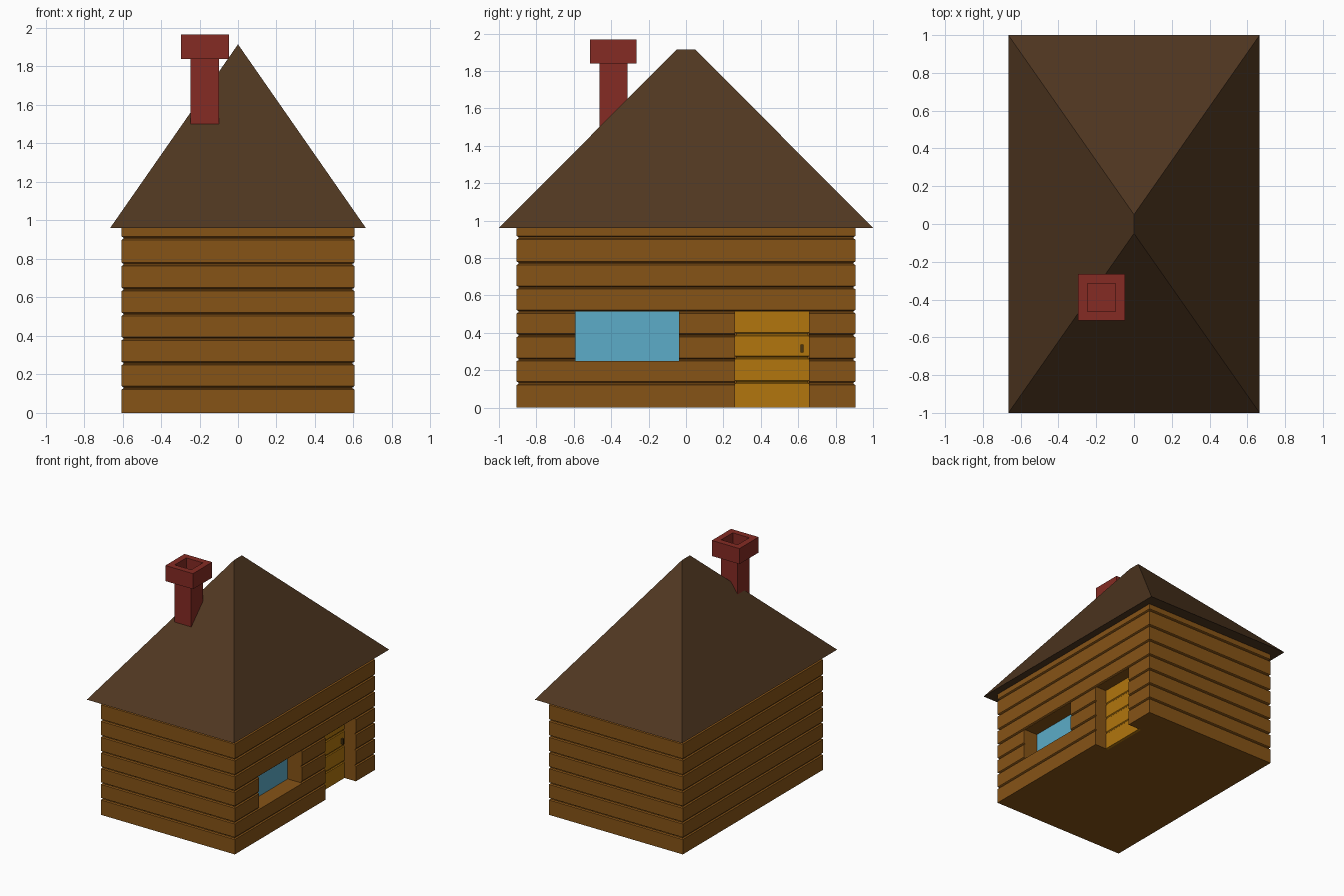
import bpy, bmesh

if "Cube" in bpy.data.objects:
    bpy.data.objects.remove(bpy.data.objects["Cube"])


def material(name, rgb):
    m = bpy.data.materials.new(name)
    m.diffuse_color = (*rgb, 1)
    m.use_nodes = True
    m.node_tree.nodes["Principled BSDF"].inputs["Base Color"].default_value = m.diffuse_color
    return m


WOOD = material("wall_wood", (0.24, 0.087, 0.008))
ROOF = material("roof_brown", (0.08, 0.038, 0.015))
BRICK = material("brick_red", (0.235, 0.024, 0.017))
GLASS = material("glass_blue", (0.107, 0.413, 0.578))
DOOR = material("door_yellow", (0.445, 0.181, 0.004))
DARK = material("handle_dark", (0.07, 0.035, 0.005))


def loft(name, rings, mat):
    """Skin a stack of rectangles (x0, x1, y0, y1, z) and cap both ends."""
    bm = bmesh.new()
    loops = [[bm.verts.new(p) for p in ((a, c, z), (b, c, z), (b, d, z), (a, d, z))]
             for a, b, c, d, z in rings]
    for low, high in zip(loops, loops[1:]):
        for i in range(4):
            j = (i + 1) % 4
            bm.faces.new((low[i], low[j], high[j], high[i]))
    bm.faces.new(loops[0][::-1])
    bm.faces.new(loops[-1])
    bmesh.ops.remove_doubles(bm, verts=bm.verts, dist=1e-5)
    bmesh.ops.recalc_face_normals(bm, faces=bm.faces)
    me = bpy.data.meshes.new(name)
    bm.to_mesh(me)
    bm.free()
    me.materials.append(mat)
    ob = bpy.data.objects.new(name, me)
    bpy.context.collection.objects.link(ob)
    return ob


def box(name, x0, x1, y0, y1, z0, z1, mat):
    return loft(name, [(x0, x1, y0, y1, z) for z in (z0, z1)], mat)


def planked(name, x0, x1, y0, y1, z0, z1, seams, mat, g=0.01):
    """Box with V grooves at the given heights."""
    rings = [(x0, x1, y0, y1, z0)]
    for z in seams:
        for dz, i in ((-0.009, 0), (-0.003, g), (0.003, g), (0.009, 0)):
            rings.append((x0 + i, x1 - i, y0 + i, y1 - i, z + dz))
    rings.append((x0, x1, y0, y1, z1))
    return loft(name, rings, mat)


def cut(target, cutter):
    cutter.hide_render = True
    cutter.hide_set(True)
    cutter.display_type = 'WIRE'
    mod = target.modifiers.new("cut", 'BOOLEAN')
    mod.operation = 'DIFFERENCE'
    mod.solver = 'EXACT'
    mod.object = cutter


# plank walls with window and door recesses
walls = planked("walls", -0.605, 0.605, -0.905, 0.905, 0, 0.96,
                [0.13, 0.257, 0.386, 0.513, 0.642, 0.772, 0.908], WOOD)
cut(walls, box("window_cutter", 0.455, 0.7, -0.592, -0.037, 0.25, 0.513, WOOD))
cut(walls, box("door_cutter", 0.48, 0.7, 0.263, 0.657, -0.1, 0.513, WOOD))

# window pane, door and handle
box("window_pane", 0.455, 0.475, -0.592, -0.037, 0.25, 0.513, GLASS)
planked("door", 0.48, 0.502, 0.263, 0.657, 0, 0.513, [0.137, 0.268, 0.392], DOOR, 0.006)
box("door_handle", 0.5, 0.52, 0.612, 0.627, 0.295, 0.337, DARK)

# hipped roof with a short ridge
loft("roof", [(-0.665, 0.665, -1, 1, 0.96), (0, 0, -0.05, 0.05, 1.915)], ROOF)

# chimney shaft and hollow cap
box("chimney_shaft", -0.247, -0.098, -0.463, -0.314, 1.4, 1.85, BRICK)
cap = box("chimney_cap", -0.297, -0.048, -0.512, -0.265, 1.84, 1.967, BRICK)
cut(cap, box("flue_cutter", -0.247, -0.098, -0.463, -0.314, 1.85, 2.1, BRICK))
